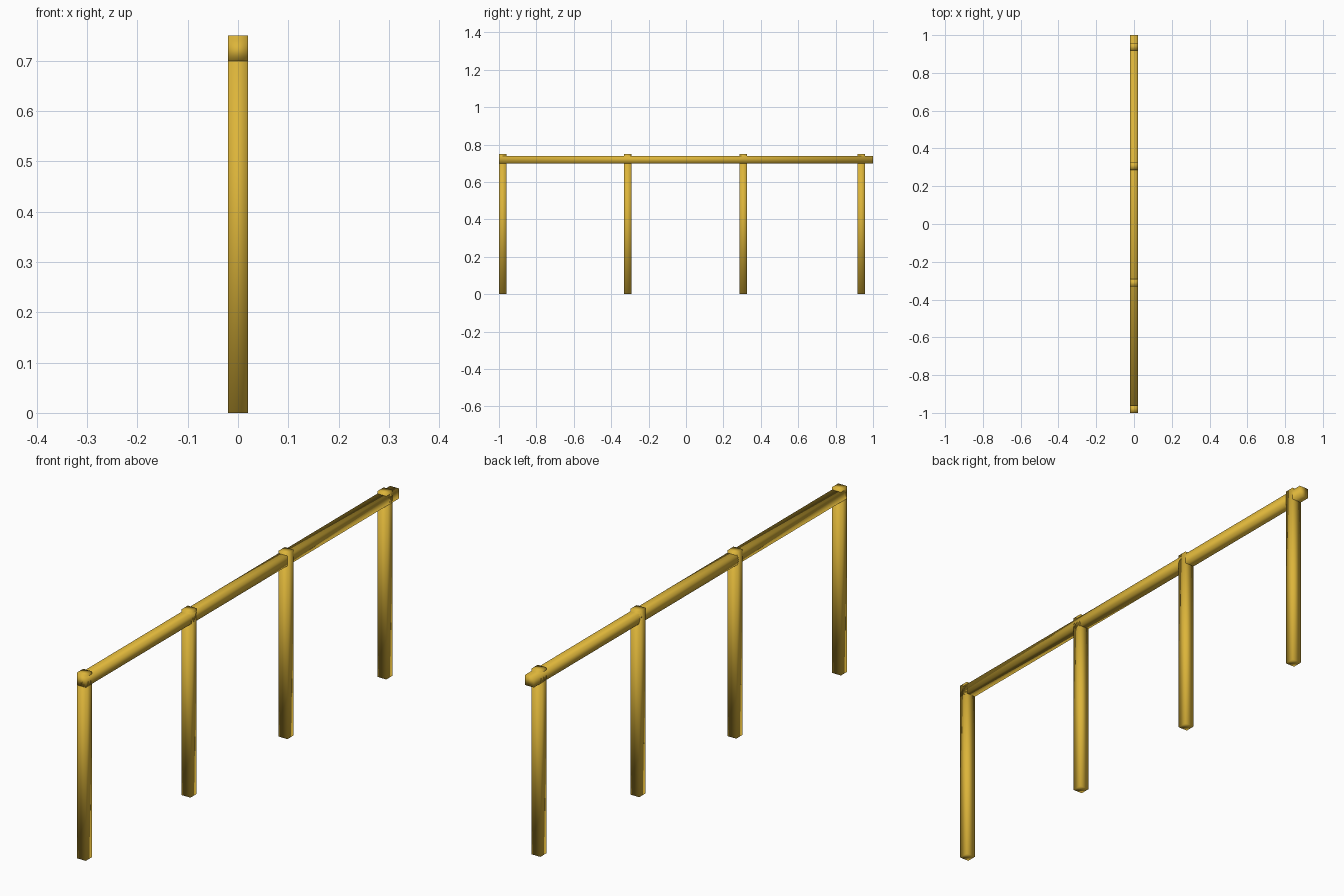
import bpy

if "Cube" in bpy.data.objects:
    bpy.data.objects.remove(bpy.data.objects["Cube"])

# Single golden paint for the whole railing
gold = bpy.data.materials.new("golden_yellow")
gold.diffuse_color = (0.72, 0.46, 0.042, 1.0)
gold.use_nodes = True
gold.node_tree.nodes["Principled BSDF"].inputs["Base Color"].default_value = gold.diffuse_color

T = 0.04  # bar thickness


def bar(name, centre, size):
    """Square bar with softly shaded, shared corners."""
    bpy.ops.mesh.primitive_cube_add(size=1, location=centre)
    ob = bpy.context.object
    ob.name = name
    ob.scale = size
    bpy.ops.object.transform_apply(location=False, rotation=False, scale=True)
    bpy.ops.object.shade_smooth()
    ob.data.materials.append(gold)
    return ob


# Long top rail
bar("top_rail", (0, 0, 0.72), (T, 2.0, T))

# Four posts, poking slightly above the rail
for i, y in enumerate((-0.98, -0.312, 0.307, 0.938), 1):
    bar(f"post_{i}", (0, y, 0.375), (T, T, 0.75))
